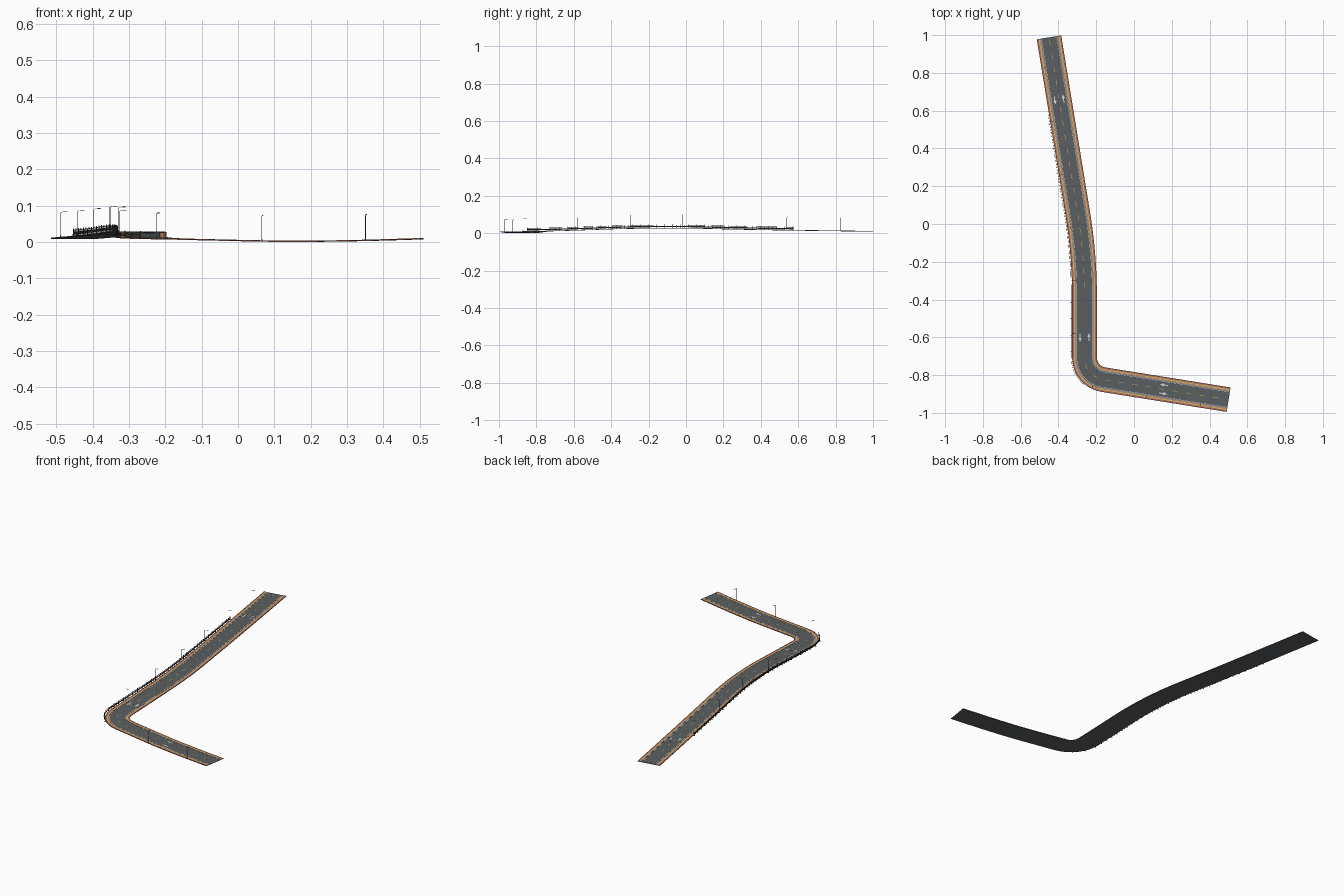
import bpy, bmesh, math
from mathutils import Vector

if "Cube" in bpy.data.objects:
    bpy.data.objects.remove(bpy.data.objects["Cube"])

# ---------- colours ----------
def mat(name, r, g, b):
    m = bpy.data.materials.new(name)
    m.diffuse_color = (r, g, b, 1)
    m.use_nodes = True
    m.node_tree.nodes["Principled BSDF"].inputs["Base Color"].default_value = m.diffuse_color
    return m

ASPHALT = mat("asphalt_grey", 0.105, 0.115, 0.12)
EDGE = mat("edge_brown", 0.25, 0.09, 0.06)
BRICK = mat("brick_red", 0.40, 0.15, 0.105)
TAN = mat("paving_yellow", 0.66, 0.45, 0.13)
KERB = mat("kerb_stone", 0.45, 0.43, 0.40)
WHITE = mat("paint_white", 0.70, 0.70, 0.68)
YELLOW = mat("paint_yellow", 0.70, 0.45, 0.08)
RAIL = mat("rail_dark", 0.045, 0.040, 0.036)
LAMP = mat("lamp_grey", 0.10, 0.10, 0.10)

# ---------- road centre line: straight legs with rounded bends ----------
def fillet(a, b, c, cut, n):
    u, v = (a - b).normalized(), (c - b).normalized()
    half = u.angle(v) / 2
    o = b + (u + v).normalized() * (cut / math.cos(half))
    p, q = b + u * cut - o, b + v * cut - o
    ang = p.angle(q)
    return [o + (p * math.sin((1 - i / n) * ang) + q * math.sin(i / n * ang)) / math.sin(ang)
            for i in range(n + 1)]

A, B, C, D = (Vector(p) for p in [(-0.45, 0.988, 0), (-0.262, -0.165, 0),
                                  (-0.262, -0.808, 0), (0.501, -0.930, 0)])
PTS = [A] + fillet(A, B, C, 0.22, 40) + fillet(B, C, D, 0.10, 40) + [D]
CUM = [0.0]
for p, q in zip(PTS, PTS[1:]):
    CUM.append(CUM[-1] + (q - p).length)
LENGTH = CUM[-1]

# road surface height along the length
HEIGHTS = [(0, .011), (.155, .013), (.44, .017), (.73, .022), (1.0, .028), (1.3, .026),
           (1.58, .017), (1.8, .0105), (2.1, .0034), (2.22, .0024), (2.4, .005), (2.6, .011)]

def height(s):
    k = max(i for i in range(len(HEIGHTS) - 1) if HEIGHTS[i][0] <= s)
    def slope(i):
        a, b = HEIGHTS[max(i - 1, 0)], HEIGHTS[min(i + 1, len(HEIGHTS) - 1)]
        return (b[1] - a[1]) / (b[0] - a[0])
    (s0, z0), (s1, z1) = HEIGHTS[k], HEIGHTS[k + 1]
    h = s1 - s0
    t = (s - s0) / h
    return ((2*t**3 - 3*t*t + 1) * z0 + (t**3 - 2*t*t + t) * h * slope(k)
            + (3*t*t - 2*t**3) * z1 + (t**3 - t*t) * h * slope(k + 1))

def at(s, off, dz=0.0):
    """Point at distance s along the road, off to the outer (left/front) side."""
    s = min(max(s, 0), LENGTH)
    i = max(k for k in range(len(PTS) - 1) if CUM[k] <= s + 1e-9)
    t = (s - CUM[i]) / (CUM[i + 1] - CUM[i])
    def tangent(k):
        # straight end legs keep their own direction
        if k <= 1:
            return (PTS[1] - PTS[0]).normalized()
        if k >= len(PTS) - 2:
            return (PTS[-1] - PTS[-2]).normalized()
        return (PTS[k + 1] - PTS[k - 1]).normalized()
    d = tangent(i).lerp(tangent(i + 1), t).normalized()
    p = PTS[i].lerp(PTS[i + 1], t) + Vector((d.y, -d.x, 0)) * off
    p.z = height(s) + dz
    return p

# ---------- mesh helpers ----------
def finish(name, verts, faces, m):
    me = bpy.data.meshes.new(name)
    me.from_pydata(verts, [], faces)
    bm = bmesh.new()
    bm.from_mesh(me)
    bmesh.ops.recalc_face_normals(bm, faces=bm.faces)
    bm.to_mesh(me)
    bm.free()
    me.materials.append(m)
    ob = bpy.data.objects.new(name, me)
    bpy.context.collection.objects.link(ob)
    return ob

def band(verts, faces, o0, o1, z0, z1, s0, s1, step=0.02):
    """Append a box-section band that follows the road."""
    n = max(1, math.ceil((s1 - s0) / step))
    base = len(verts)
    for i in range(n + 1):
        s = s0 + (s1 - s0) * i / n
        verts += [at(s, o0, z0), at(s, o1, z0), at(s, o1, z1), at(s, o0, z1)]
    for i in range(n):
        a = base + 4 * i
        for j in range(4):
            k = (j + 1) % 4
            faces.append((a + j, a + k, a + 4 + k, a + 4 + j))
    e = base + 4 * n
    faces += [(base, base + 1, base + 2, base + 3), (e + 3, e + 2, e + 1, e)]

def bands(name, specs, m):
    v, f = [], []
    for sp in specs:
        band(v, f, *sp)
    return finish(name, v, f, m)

def tube(verts, faces, a, b, r, n=6):
    d = (b - a).normalized()
    x = d.orthogonal().normalized()
    y = d.cross(x)
    base = len(verts)
    for p in (a, b):
        verts += [p + (x * math.cos(math.tau*i/n) + y * math.sin(math.tau*i/n)) * r for i in range(n)]
    for i in range(n):
        k = (i + 1) % n
        faces.append((base + i, base + k, base + n + k, base + n + i))
    faces += [tuple(base + i for i in range(n)), tuple(base + n + i for i in range(n))]

# ---------- road bed, pavements and kerbs ----------
bands("road_bed", [(-.0625, .0625, -.0022, -.0008, 0, LENGTH)], ASPHALT)
bands("road_surface", [(-.045, .045, -.0008, 0, 0, LENGTH)], ASPHALT)

def both_sides(name, a, b, z0, z1, m):
    bands(name, [(a, b, z0, z1, 0, LENGTH), (-b, -a, z0, z1, 0, LENGTH)], m)

both_sides("kerbs", .0445, .0470, -.0008, .0012, KERB)
both_sides("pavement_inner", .0470, .0495, -.0008, .0010, BRICK)
both_sides("tactile_strip", .0495, .0560, -.0008, .0010, TAN)
both_sides("pavement_outer", .0560, .0630, -.0008, .0010, BRICK)
both_sides("pavement_edge", .0630, .0655, -.0022, .0012, EDGE)

# ---------- painted lines ----------
def dashes(off, width, length, period):
    return [(off - width/2, off + width/2, .0001, .0005, .015 + i*period, .015 + i*period + length)
            for i in range(int((LENGTH - .015 - length) / period) + 1)]

bands("centre_dashes", dashes(0, .0025, .028, .072), YELLOW)
bands("edge_lines", [(o - .0009, o + .0009, .0001, .0005, 0, LENGTH) for o in (-.041, .041)], WHITE)

# lane arrows, one for each direction at three places
av, af = [], []
for s in (.333, 1.603, 2.2):
    for off, way in ((.023, 1), (-.023, -1)):
        band(av, af, off - .0025, off + .0025, .0001, .0006, s - .02, s + .02)
        base = len(av)
        for z in (.0001, .0006):
            av += [at(s + way*.002, off - .009, z), at(s + way*.002, off + .009, z),
                   at(s + way*.022, off, z)]
        af += [(base, base+1, base+2), (base+3, base+4, base+5)]
        af += [(base+i, base+(i+1) % 3, base+3+(i+1) % 3, base+3+i) for i in range(3)]
finish("lane_arrows", av, af, WHITE)

# ---------- outer guard rail ----------
R0, R1, RO = .41, 1.81, .070
bands("guard_rails", [(RO - .0006, RO + .0006, .0150, .0168, R0, R1),
                      (RO - .0006, RO + .0006, .0045, .0115, R0, R1)], RAIL)
gv, gf = [], []
count = 64
for i in range(count + 1):
    s = R0 + (R1 - R0) * i / count
    tall = i % 2 == 0
    tube(gv, gf, at(s, RO, -.002), at(s, RO, .0200 if tall else .017), .0019 if tall else .001, 4)
    if tall:   # foot bracket and outward stay
        tube(gv, gf, at(s, .064, -.001), at(s, RO + .005, -.001), .001, 4)
        tube(gv, gf, at(s, RO + .005, -.001), at(s, RO, .008), .0008, 4)
finish("guard_rail_posts", gv, gf, RAIL)

# ---------- street lamps ----------
lv, lf, hv, hf = [], [], [], []
for s in (.155, .444, .728, 1.012, 1.298, 1.583, 1.841, 2.118, 2.407):
    o = .065
    tube(lv, lf, at(s, o, -.002), at(s, o, .005), .0015, 8)
    tube(lv, lf, at(s, o, -.002), at(s, o, .068), .0009, 8)
    tube(lv, lf, at(s, o, .068), at(s, o - .010, .0705), .0005)
    band(lv, lf, o - .020, o - .009, .0700, .0712, s - .0011, s + .0011)
    band(hv, hf, o - .019, o - .011, .0695, .0700, s - .0008, s + .0008)
finish("lamp_posts", lv, lf, LAMP)
finish("lamp_glasses", hv, hf, WHITE)
